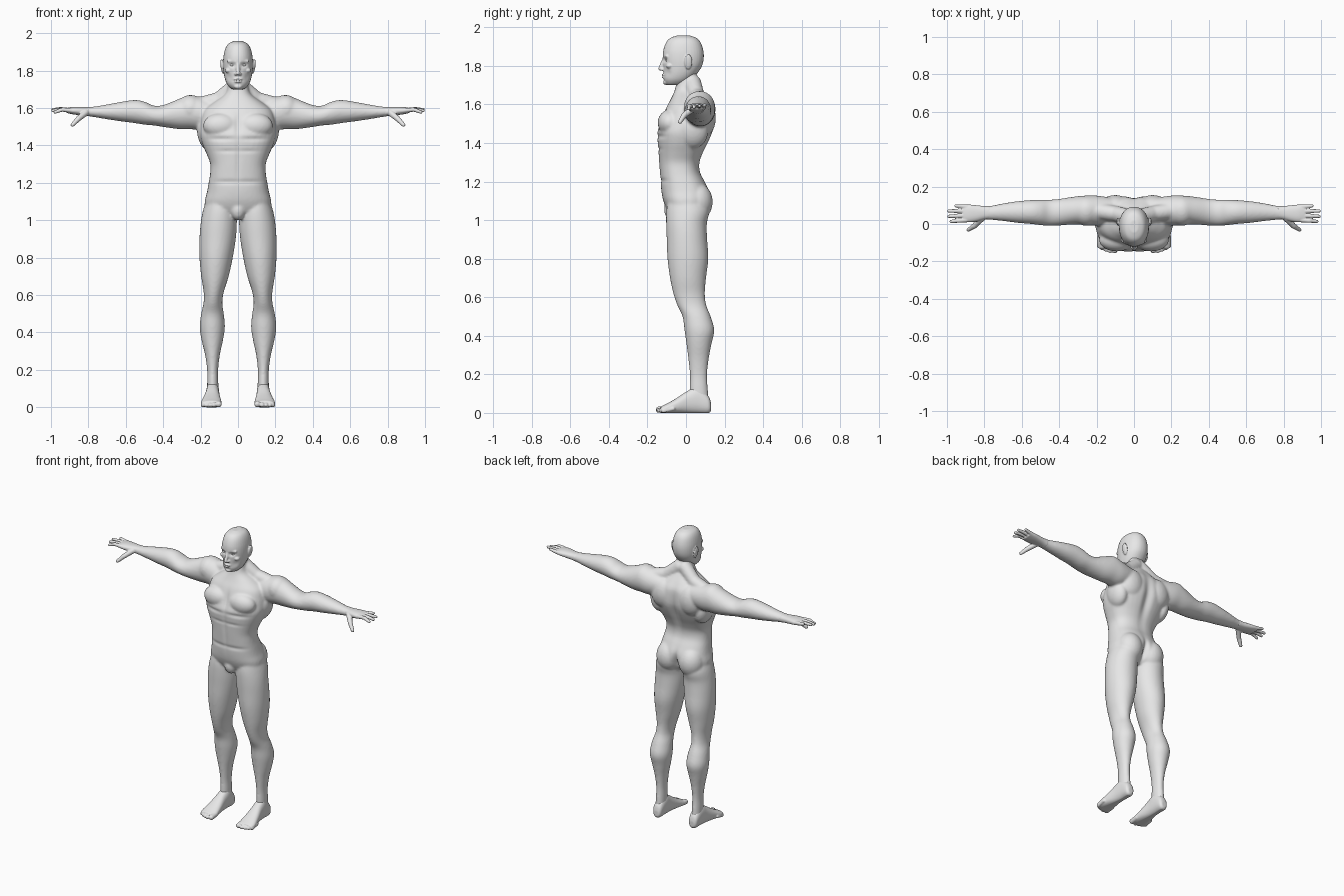
import bpy, bmesh, math
from mathutils import Vector, Matrix

skin = bpy.data.materials.new("light_grey_skin")
skin.diffuse_color = (0.8, 0.8, 0.8, 1)


def smooth_rows(rows, steps=4):
    """Catmull-Rom interpolation between cross-section rows."""
    out = []
    for i in range(len(rows) - 1):
        p0, p1, p2 = rows[max(i - 1, 0)], rows[i], rows[i + 1]
        p3 = rows[min(i + 2, len(rows) - 1)]
        for k in range(steps):
            t = k / steps
            out.append([0.5 * (2 * b + (c - a) * t + (2 * a - 5 * b + 4 * c - d) * t * t
                               + (3 * b - a - 3 * c + d) * t ** 3)
                        for a, b, c, d in zip(p0, p1, p2, p3)])
    return out + [list(rows[-1])]


def loft(bm, rows, place, power=2.0, n=36):
    """Rows are (position, a_min, a_max, b_min, b_max) superellipses."""
    rings = []
    for t, a0, a1, b0, b1 in smooth_rows(rows):
        ring = []
        for k in range(n):
            c, s = math.cos(2 * math.pi * k / n), math.sin(2 * math.pi * k / n)
            c = math.copysign(abs(c) ** (2 / power), c)
            s = math.copysign(abs(s) ** (2 / power), s)
            ring.append(bm.verts.new(place(t, (a0 + a1 + (a1 - a0) * c) / 2,
                                           (b0 + b1 + (b1 - b0) * s) / 2)))
        rings.append(ring)
    for r, q in zip(rings, rings[1:]):
        for k in range(n):
            bm.faces.new((r[k], r[(k + 1) % n], q[(k + 1) % n], q[k]))
    bm.faces.new(rings[0])
    bm.faces.new(rings[-1])


along_z = lambda t, a, b: (a, b, t)
along_x = lambda t, a, b: (t, a, b)
along_y = lambda t, a, b: (a, t, b)


def ball(bm, c, r, turn=0.0):
    m = Matrix.Translation(c) @ Matrix.Rotation(turn, 4, 'Y') @ Matrix.Diagonal((*r, 1))
    bmesh.ops.create_uvsphere(bm, u_segments=24, v_segments=14, radius=1, matrix=m)


def limb(bm, points):
    """Rounded tube through (x, y, z, radius) points."""
    for p in points:
        ball(bm, p[:3], (p[3],) * 3)
    for p, q in zip(points, points[1:]):
        a, b = Vector(p[:3]), Vector(q[:3])
        rot = (b - a).to_track_quat('Z', 'Y').to_matrix().to_4x4()
        bmesh.ops.create_cone(bm, cap_ends=True, segments=16, radius1=p[3], radius2=q[3],
                              depth=(b - a).length,
                              matrix=Matrix.Translation((a + b) / 2) @ rot)


def mirror(bm):
    d = bmesh.ops.duplicate(bm, geom=bm.verts[:] + bm.edges[:] + bm.faces[:])
    for v in d["geom"]:
        if isinstance(v, bmesh.types.BMVert):
            v.co.x *= -1


def finish(bm, name, voxel=0, relax=0, carve=()):
    """Fuse the overlapping pieces, soften them and press in creases along y."""
    bmesh.ops.recalc_face_normals(bm, faces=bm.faces[:])
    me = bpy.data.meshes.new(name)
    bm.to_mesh(me)
    bm.free()
    ob = bpy.data.objects.new(name, me)
    bpy.context.collection.objects.link(ob)
    if voxel:
        rm = ob.modifiers.new("fuse", 'REMESH')
        rm.mode, rm.voxel_size = 'VOXEL', voxel
        sm = ob.modifiers.new("soften", 'SMOOTH')
        sm.factor, sm.iterations = 0.5, relax
        dg = bpy.context.evaluated_depsgraph_get()
        me = bpy.data.meshes.new_from_object(ob.evaluated_get(dg))
        ob.modifiers.clear()
        ob.data = me
        me.name = name
    for v in me.vertices:
        for x, y, z, rx, ry, rz, dy in carve:
            e = ((abs(v.co.x) - x) / rx) ** 2 + ((v.co.y - y) / ry) ** 2 + ((v.co.z - z) / rz) ** 2
            if e < 9:
                v.co.y += dy * math.exp(-e)
        v.co.z = max(v.co.z, 0)
    me.materials.clear()
    me.materials.append(skin)
    for p in me.polygons:
        p.use_smooth = True
        p.material_index = 0
    return ob


# Body: leg
bm = bmesh.new()
loft(bm, [(1.12, .03, .165, -.09, .09), (1.05, .008, .188, -.102, .12),
          (.98, .006, .2, -.103, .108), (.9, .012, .206, -.1, .11),
          (.8, .028, .206, -.096, .116), (.7, .05, .197, -.083, .104),
          (.62, .075, .184, -.066, .098), (.56, .084, .184, -.046, .105),
          (.5, .076, .197, -.018, .128), (.43, .07, .205, -.008, .147),
          (.36, .08, .195, .002, .133), (.28, .097, .176, .012, .118),
          (.2, .106, .165, .02, .11), (.13, .105, .165, .02, .113),
          (.06, .105, .165, .02, .118)], along_z)
# Body: arm
loft(bm, [(.12, .0, .14, 1.5, 1.64), (.2, -.01, .152, 1.485, 1.658),
          (.26, -.005, .152, 1.487, 1.67), (.32, -.002, .146, 1.488, 1.647),
          (.4, -.008, .134, 1.499, 1.616), (.45, -.01, .13, 1.507, 1.613),
          (.5, -.006, .13, 1.511, 1.634), (.55, .0, .128, 1.519, 1.643),
          (.62, .006, .122, 1.528, 1.634), (.7, .016, .11, 1.54, 1.619),
          (.76, .022, .098, 1.55, 1.609), (.8, .024, .096, 1.556, 1.605)], along_x)
# Body: muscles on one side
limb(bm, [(.02, .035, 1.71, .045), (.1, .055, 1.645, .042), (.2, .07, 1.615, .045)])
ball(bm, (.255, .07, 1.592), (.075, .08, .078))
ball(bm, (.092, -.085, 1.505), (.095, .062, .068))
ball(bm, (.1, .09, 1.53), (.09, .065, .1))
ball(bm, (.165, .035, 1.46), (.052, .08, .09), 0.2)
ball(bm, (.083, .055, 1.095), (.083, .084, .1))
mirror(bm)
# Body: torso and neck
torso = [(1.78, .054, -.04, .055), (1.71, .056, -.05, .06), (1.67, .075, -.06, .085),
         (1.63, .13, -.078, .115), (1.59, .18, -.1, .14), (1.54, .197, -.12, .148),
         (1.49, .204, -.138, .148), (1.45, .203, -.15, .137), (1.4, .188, -.147, .115),
         (1.35, .166, -.143, .09), (1.3, .148, -.14, .072), (1.25, .149, -.136, .074),
         (1.2, .157, -.132, .098), (1.15, .166, -.128, .12), (1.1, .178, -.118, .122),
         (1.05, .17, -.095, .1), (1.015, .12, -.06, .06)]
loft(bm, [(z, -w, w, f, b) for z, w, f, b in torso], along_z, 2.4)
ball(bm, (0, -.072, 1.055), (.042, .042, .055))
finish(bm, "body", 0.007, 8, [
    (0, .14, 1.42, .028, .07, .16, -.018),      # spine
    (0, .13, 1.07, .016, .07, .07, -.03),       # seat cleft
    (0, -.14, 1.32, .012, .05, .13, .005),      # belly line
    (0, -.14, 1.51, .016, .06, .06, .009),      # breastbone
    (.09, -.14, 1.435, .08, .05, .012, .007),   # chest crease
    (.05, -.14, 1.37, .06, .05, .01, .004),     # upper belly crease
    (.06, -.13, 1.205, .09, .05, .012, .005)])  # waist crease

# Head: skull, jaw, nose, brows, lips, ears
bm = bmesh.new()
ball(bm, (.084, .012, 1.822), (.009, .021, .04), 0.15)
limb(bm, [(.012, -.112, 1.848, .009), (.05, -.098, 1.85, .009)])
ball(bm, (.01, -.122, 1.782), (.01, .012, .008))
ball(bm, (.05, -.085, 1.80), (.02, .02, .014))
mirror(bm)
skull = [(1.958, .022, -.045, .02), (1.945, .05, -.082, .055), (1.92, .067, -.104, .077),
         (1.88, .077, -.118, .09), (1.84, .08, -.121, .092), (1.8, .078, -.118, .083),
         (1.76, .071, -.117, .058), (1.73, .06, -.115, .03), (1.71, .044, -.108, .005),
         (1.7, .028, -.098, -.02)]
loft(bm, [(z, -w, w, f, b) for z, w, f, b in skull], along_z, 2.15)
limb(bm, [(0, -.112, 1.84, .009), (0, -.133, 1.786, .011)])
ball(bm, (0, -.115, 1.753), (.024, .012, .006))
ball(bm, (0, -.114, 1.741), (.02, .012, .006))
ball(bm, (0, -.105, 1.715), (.022, .014, .013))
finish(bm, "head", 0.004, 4, [
    (.031, -.115, 1.83, .017, .03, .012, .012),
    (0, -.12, 1.747, .024, .03, .003, .004),
    (.05, -.1, 1.765, .018, .03, .02, .006)])

# Eyes
bm = bmesh.new()
ball(bm, (.031, -.094, 1.83), (.013, .012, .009))
mirror(bm)
finish(bm, "eyes")

# Hands: palm, four fingers, thumb
bm = bmesh.new()
loft(bm, [(.77, .026, .096, 1.552, 1.607), (.8, .024, .096, 1.557, 1.605),
          (.84, .014, .1, 1.561, 1.606), (.88, .009, .104, 1.566, 1.606),
          (.915, .012, .103, 1.573, 1.601)], along_x, 2.3)
for y0, y1, x1, z1 in ((.021, .014, .978, 1.578), (.045, .041, .99, 1.586),
                       (.069, .07, .99, 1.593), (.092, .097, .952, 1.598)):
    limb(bm, [(.895, y0, 1.588, .0125), ((.9 + x1) / 2, (y0 + y1) / 2, 1.592, .011),
              (x1, y1, z1, .0088)])
limb(bm, [(.815, .03, 1.575, .018), (.853, -.01, 1.543, .0145), (.885, -.031, 1.51, .0105)])
mirror(bm)
finish(bm, "hands", 0.0035, 3)

# Feet: sole and instep, five toes
bm = bmesh.new()
loft(bm, [(.13, .118, .15, .012, .05), (.115, .104, .165, -.002, .09),
          (.06, .1, .17, -.002, .135), (.01, .099, .175, -.002, .115),
          (-.05, .092, .188, -.002, .076), (-.1, .087, .198, -.002, .048),
          (-.13, .09, .192, .0, .034)], along_y, 2.3)
for x, y, r in ((.103, -.14, .0165), (.129, -.143, .0125), (.15, -.137, .012),
                (.17, -.129, .0115), (.188, -.117, .011)):
    limb(bm, [(x, y + .05, .022, r), (x, y, r, r)])
mirror(bm)
finish(bm, "feet", 0.004, 4)
